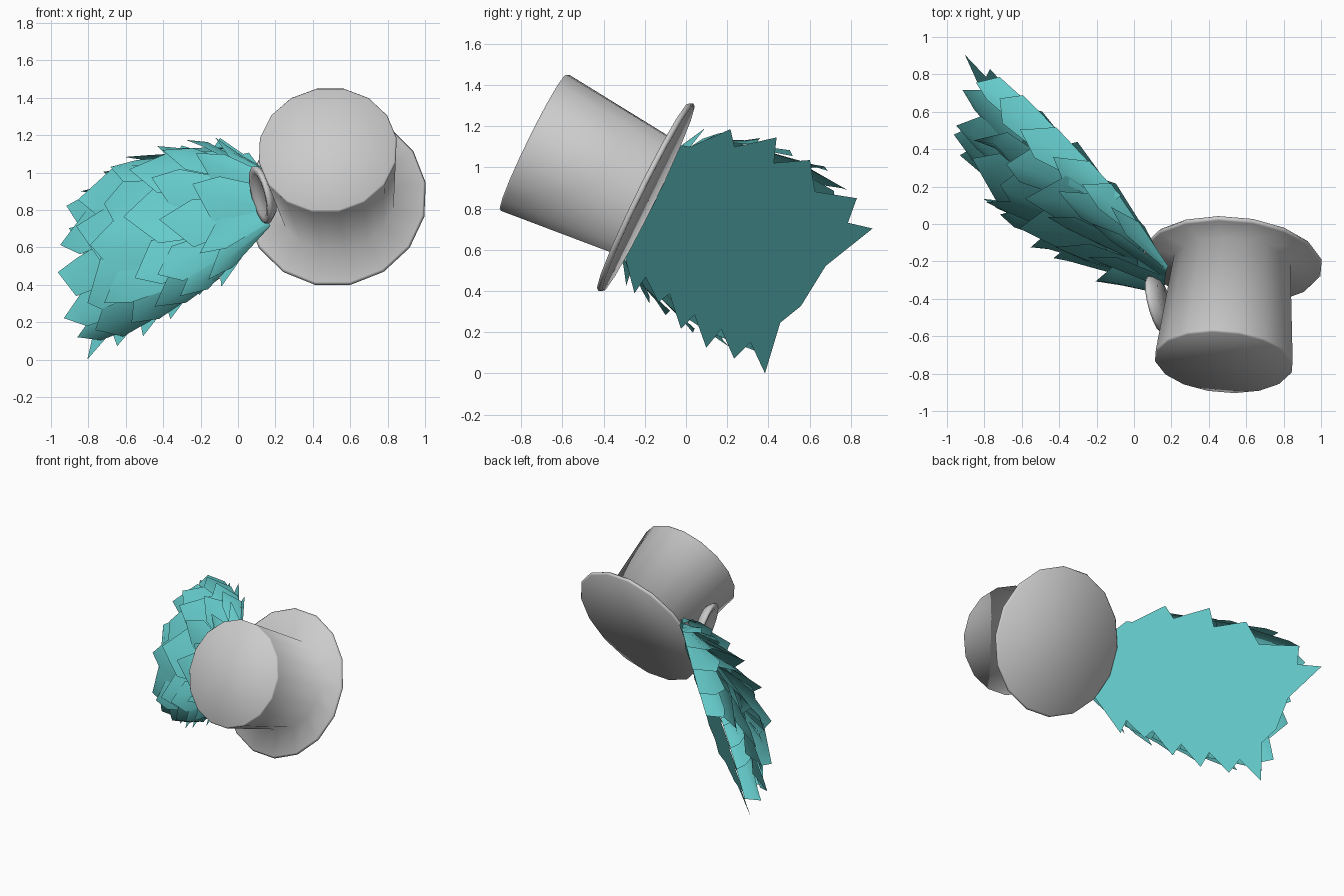
import bpy, bmesh, math, random
from mathutils import Vector

random.seed(11)
old = bpy.data.objects.get("Cube")
if old:
    bpy.data.objects.remove(old, do_unlink=True)


def material(name, r, g, b):
    m = bpy.data.materials.new(name)
    m.use_nodes = True
    m.diffuse_color = (r, g, b, 1)
    m.node_tree.nodes["Principled BSDF"].inputs["Base Color"].default_value = (r, g, b, 1)
    return m


felt = material("grey felt", 0.6, 0.6, 0.6)
teal = material("teal feather", 0.13, 0.59, 0.59)


def finish(name, bm, mat):
    mesh = bpy.data.meshes.new(name)
    bm.to_mesh(mesh)
    bm.free()
    mesh.materials.append(mat)
    obj = bpy.data.objects.new(name, mesh)
    bpy.context.collection.objects.link(obj)
    mesh.shade_smooth()
    return obj


def lathe(name, profile, origin, axis, mat, sides=16):
    """Closed turned shape; each profile point is radius, height, sideways squash."""
    bm = bmesh.new()
    rings = []
    for r, z, squash in profile:
        ring = []
        for i in range(sides):
            a = (i + 0.5) * math.tau / sides
            ring.append(bm.verts.new((r * squash * math.cos(a), r * math.sin(a), z)))
        rings.append(ring)
    for low, high in zip(rings, rings[1:]):
        for i in range(sides):
            j = (i + 1) % sides
            bm.faces.new((low[i], low[j], high[j], high[i]))
    bm.faces.new(rings[0][::-1])
    bm.faces.new(rings[-1])
    obj = finish(name, bm, mat)
    obj.location = origin
    obj.rotation_mode = 'QUATERNION'
    obj.rotation_quaternion = Vector(axis).to_track_quat('Z', 'Y')


# Tilted hat in one piece: oval brim flowing into a flared crown
lathe("top_hat", [(0.505, -0.014, 0.94), (0.517, 0, 0.94), (0.505, 0.014, 0.94),
                  (0.318, 0.022, 1), (0.374, 0.6, 1), (0.366, 0.61, 1)],
      (0.525, -0.195, 0.855), (-0.075, -0.896, 0.44), felt)

# Dished button holding the plume
lathe("plume_button", [(0.12, -0.05, 1), (0.155, -0.015, 1), (0.16, 0, 1),
                       (0.15, 0.012, 1), (0.12, 0.008, 1), (0.1, -0.006, 1)],
      (0.12, -0.43, 0.88), (-0.95, -0.25, -0.23), felt)

# Plume frame: along the plume, across it, and out of its front
root = Vector((0.15, -0.3, 0.8))
along = Vector((-0.695, 0.653, -0.31)).normalized()
across = Vector((0.03, 0.47, 0.88)).normalized()
outward = across.cross(along).normalized()


def place(u, v, h=0):
    return root + along * u + across * v + outward * h


# Flat back of the plume, with a notch between each pair of tips
tips = [(0, -0.1), (0.33, -0.35), (0.5, -0.34), (0.72, -0.41), (0.93, -0.44), (1.13, -0.43),
        (1.36, -0.43), (1.36, -0.06), (1.54, 0.43), (1.35, 0.53),
        (0.95, 0.6), (0.68, 0.63), (0.38, 0.57), (0.15, 0.4), (0, 0.2)]
bm = bmesh.new()
outline = []
for (u, v), (u2, v2) in zip(tips, tips[1:] + tips[:1]):
    outline.append(bm.verts.new(place(u, v)))
    mid_u, mid_v = (u + u2) / 2, (v + v2) / 2
    if mid_u > 0.1:
        outline.append(bm.verts.new(place(mid_u - 0.07, mid_v - 0.2 * (mid_v - 0.1))))
bm.faces.new(outline)
bmesh.ops.triangulate(bm, faces=bm.faces[:])
finish("plume_back", bm, teal)

# Body of the plume: distance along, front height, half width
body = [(0, 0.05, 0.16), (0.35, 0.12, 0.4), (0.8, 0.25, 0.46),
        (1.1, 0.2, 0.47), (1.3, 0.12, 0.42), (1.5, 0.05, 0.36)]


def arch(u, a, lift=0, flare=0):
    """Point on the arched front of the plume at angle a."""
    uc = min(max(u, body[0][0]), body[-1][0])
    for (u0, h0, w0), (u1, h1, w1) in zip(body, body[1:]):
        if uc <= u1:
            t = (uc - u0) / (u1 - u0)
            height, width = h0 + t * (h1 - h0), w0 + t * (w1 - w0)
            break
    a = max(-1.57, min(1.57, a))
    rise = max(math.cos(a), 0) ** 0.6
    centre = 0.05 + 0.05 * min(uc / 0.35, 1)
    return place(u, centre + (width + flare) * math.sin(a), (height + lift) * rise)


# Overlapping rows of broad ragged feathers, laid like shingles
for row in range(6):
    bm = bmesh.new()
    end = 0.36 + row * 0.2
    start = max(end - 0.42, -0.04)
    count = 5 + row % 2
    step = math.radians(160) / (count - 1)
    for k in range(count):
        a = (k - (count - 1) / 2) * step
        tip_u = end + random.uniform(-0.06, 0.03)
        shoulder = start + (tip_u - start) * random.uniform(0.62, 0.82)
        half = step * random.uniform(0.5, 0.65)
        twist = random.uniform(-0.04, 0.04)
        base_l, base_m, base_r = [bm.verts.new(arch(start, a + s * half, -0.03)) for s in (-1, 0, 1)]
        left = bm.verts.new(arch(shoulder - twist, a - half, 0.05 + twist, 0.02))
        ridge = bm.verts.new(arch(shoulder, a, 0.09, 0.02))
        right = bm.verts.new(arch(shoulder + twist, a + half, 0.05 - twist, 0.02))
        tip = bm.verts.new(arch(tip_u, a + random.uniform(-0.25, 0.25) * step,
                                random.uniform(0.1, 0.15), 0.05))
        for face in ((base_l, base_m, ridge, left), (base_m, base_r, right, ridge),
                     (left, ridge, tip), (ridge, right, tip)):
            bm.faces.new(face)
    finish(f"feather_row_{row + 1}", bm, teal)
